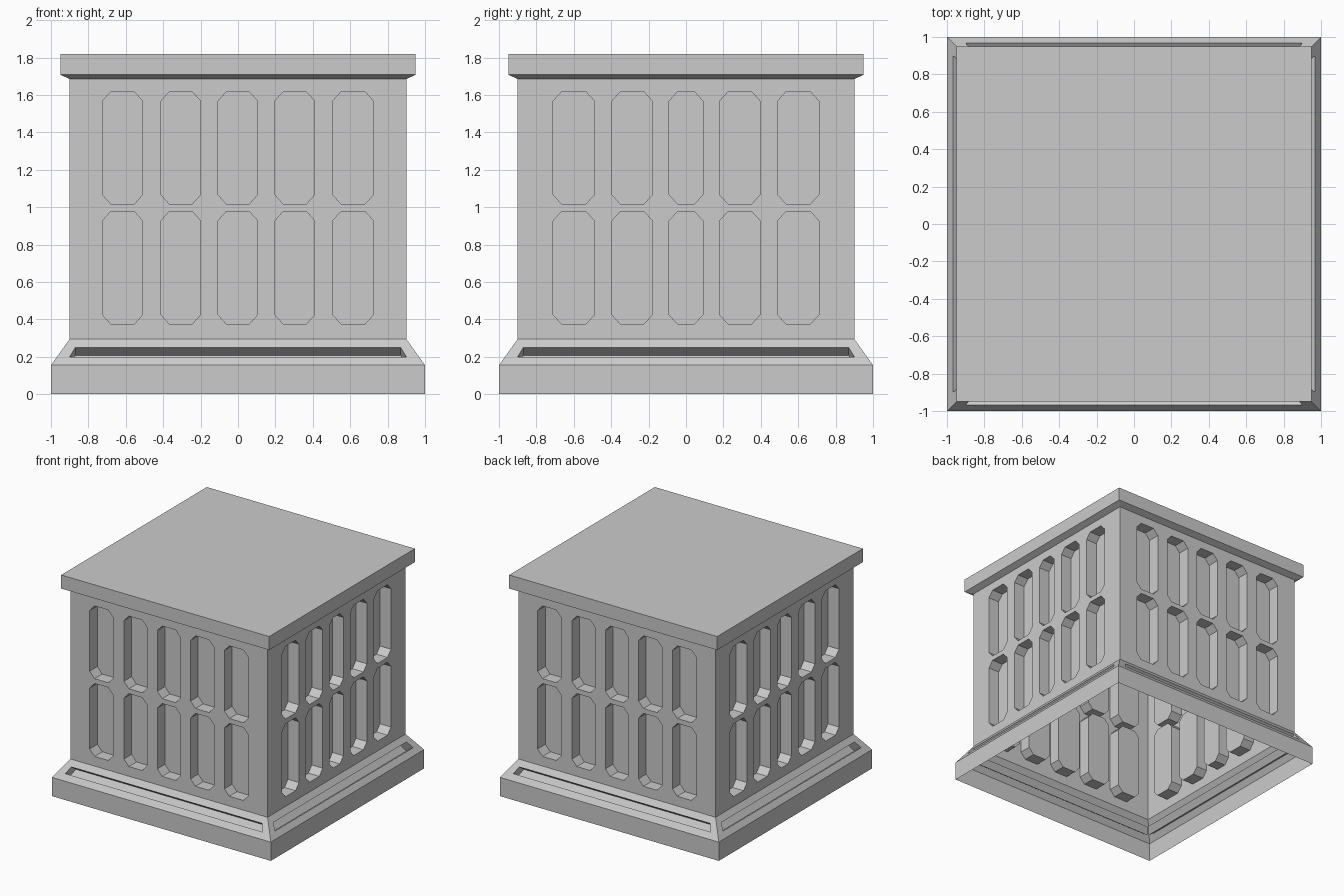
import bpy, bmesh, math
from mathutils import Vector, Matrix

if "Cube" in bpy.data.objects:
    bpy.data.objects.remove(bpy.data.objects["Cube"])


def finish(name, bm):
    bmesh.ops.remove_doubles(bm, verts=bm.verts[:], dist=1e-4)
    bmesh.ops.recalc_face_normals(bm, faces=bm.faces[:])
    me = bpy.data.meshes.new(name)
    bm.to_mesh(me)
    bm.free()
    ob = bpy.data.objects.new(name, me)
    bpy.context.collection.objects.link(ob)
    return ob


def ring_shell(name, profile, top=False):
    """Square shell from a (half width, z) profile, open below."""
    bm = bmesh.new()
    rings = [[bm.verts.new((sx * h, sy * h, z))
              for sx, sy in ((-1, -1), (1, -1), (1, 1), (-1, 1))] for h, z in profile]
    for a, b in zip(rings, rings[1:]):
        for i in range(4):
            j = (i + 1) % 4
            bm.faces.new((a[i], a[j], b[j], b[i]))
    if top:
        bm.faces.new(rings[-1])
    return finish(name, bm)


def pocket_side(bm, rot, outer, holes, inward):
    """One flat side with holes that become closed recesses."""
    loops, edges = [], []
    for pts in [outer] + holes:
        vs = [bm.verts.new(rot @ Vector(p)) for p in pts]
        edges += [bm.edges.new((vs[i], vs[(i + 1) % len(vs)])) for i in range(len(vs))]
        loops.append(vs)
    # Flat surround first, then walls and floor of every recess
    bmesh.ops.triangle_fill(bm, edges=edges, use_beauty=True)
    push = rot @ Vector(inward)
    for vs in loops[1:]:
        inner = [bm.verts.new(v.co + push) for v in vs]
        n = len(vs)
        for i in range(n):
            j = (i + 1) % n
            bm.faces.new((vs[i], vs[j], inner[j], inner[i]))
        bm.faces.new(inner)


def octagon(x0, x1, z0, z1, y, cx=0.045, cz=0.05):
    return [(x, y, z) for x, z in (
        (x0 + cx, z0), (x1 - cx, z0), (x1, z0 + cz), (x1, z1 - cz),
        (x1 - cx, z1), (x0 + cx, z1), (x0, z1 - cz), (x0, z0 + cz))]


W, Z0, Z1, Z2 = 0.9, 0.155, 0.295, 1.685
turns = [Matrix.Rotation(math.radians(90 * k), 3, 'Z') for k in range(4)]

# Plinth band and cap
ring_shell("plinth", [(1.0, 0), (1.0, Z0)])
ring_shell("cap", [(W, Z2), (0.95, 1.708), (0.95, 1.82)], top=True)

# Sloped base moulding with a long slot in each side
slope = lambda z: 1.0 - (1.0 - W) * (z - Z0) / (Z1 - Z0)
bm = bmesh.new()
outer = [(-1, -1, Z0), (1, -1, Z0), (W, -W, Z1), (-W, -W, Z1)]
slot = [(x, -slope(z), z) for x, z in ((-0.9, 0.2), (0.9, 0.2), (0.87, 0.25), (-0.87, 0.25))]
for r in turns:
    pocket_side(bm, r, outer, [slot], (0, 0.06, -0.043))
finish("base_moulding", bm)

# Body with two rows of five recessed panels per side
wide = [(-0.725, -0.51), (-0.412, -0.2), (-0.107, 0.105), (0.197, 0.41), (0.506, 0.724)]
side = [(-0.71, -0.49), (-0.396, -0.18), (-0.09, 0.09), (0.18, 0.396), (0.49, 0.71)]
bm = bmesh.new()
outer = [(-W, -W, Z1), (W, -W, Z1), (W, -W, Z2), (-W, -W, Z2)]
for k, r in enumerate(turns):
    holes = [octagon(a, b, z0, z1, -W)
             for a, b in (side if k % 2 else wide)
             for z0, z1 in ((0.375, 0.977), (1.017, 1.617))]
    pocket_side(bm, r, outer, holes, (0, 0.1, 0))
finish("body", bm)
